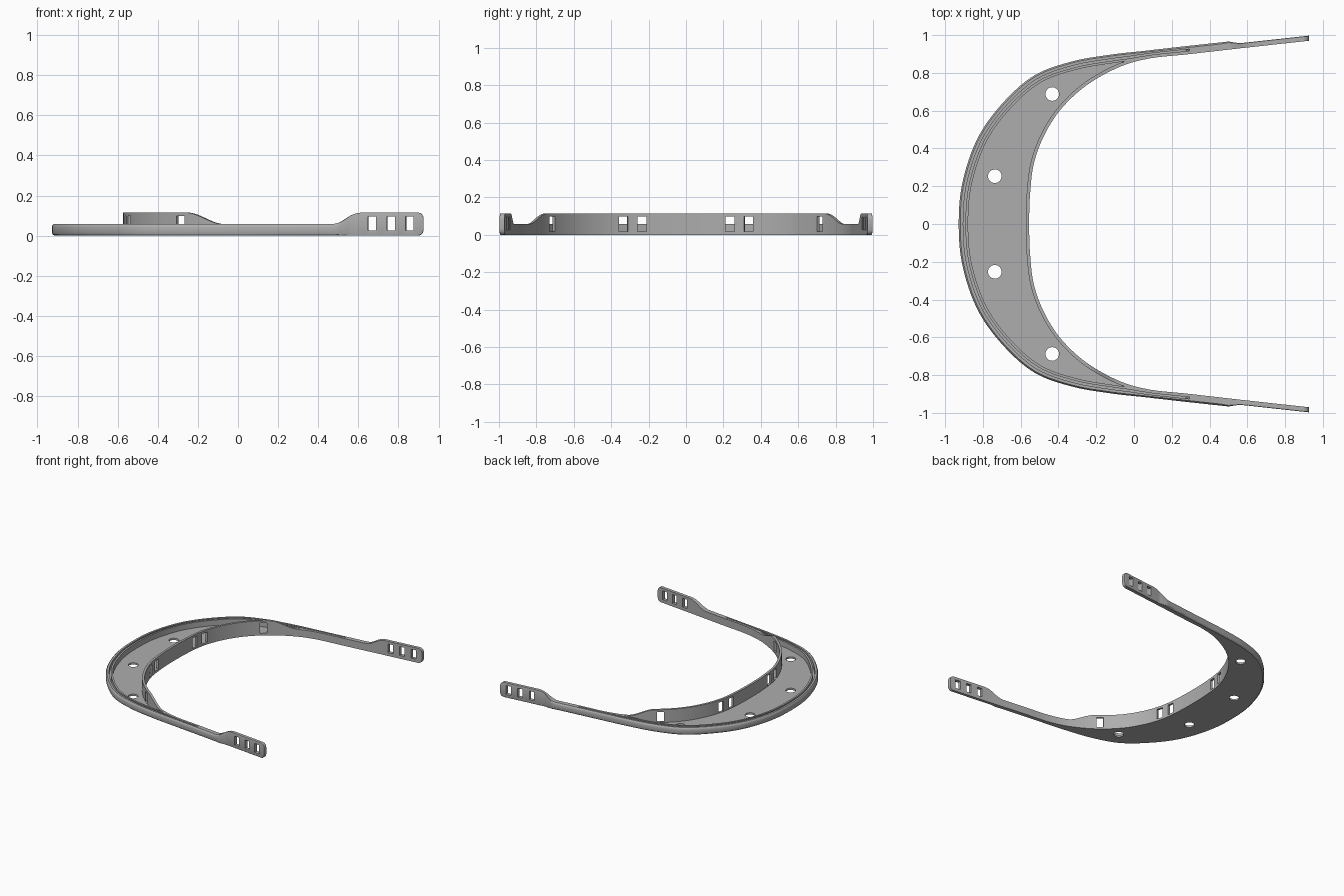
import bpy, bmesh, math
from mathutils import Vector, Matrix

cube = bpy.data.objects.get("Cube")
if cube:
    bpy.data.objects.remove(cube, do_unlink=True)

grey = bpy.data.materials.new("plain grey")
grey.use_nodes = True
grey.diffuse_color = (0.42, 0.42, 0.42, 1)
grey.node_tree.nodes["Principled BSDF"].inputs["Base Color"].default_value = grey.diffuse_color

RIM, TALL, FLOOR, GROOVE = 0.058, 0.115, 0.014, 0.022
TIP, CORNER = 0.926, 0.03

# Plan of one half: inner edge and the outer edge opposite it, front to arm tip
INNER = [(-.555, 0), (-.55, .16), (-.53, .32), (-.475, .47), (-.385, .61), (-.25, .735),
         (-.08, .83), (.08, .876), (.28, .898), (.5, .923), (.57, .931), (.88, .965), (TIP, .97)]
OUTER = [(-.928, 0), (-.908, .22), (-.83, .45), (-.7, .635), (-.53, .785), (-.33, .86),
         (-.12, .897), (.05, .916), (.27, .941), (.5, .966), (.56, .957), (.88, .992), (TIP, .997)]
STEPS, STRAIGHT_FROM = 12, 8


def sample(points):
    """Smooth curve through the points, straight along the arm."""
    p = [Vector(q) for q in points]
    p = [Vector((p[1].x, -p[1].y))] + p
    out = []
    for i in range(1, len(p) - 1):
        a, b = p[i], p[i + 1]
        for k in range(STEPS):
            t = k / STEPS
            if i > STRAIGHT_FROM:
                out.append(a.lerp(b, t))
            else:
                m0, m1 = (b - p[i - 1]) / 2, (p[i + 2] - a) / 2
                out.append(a * (2*t**3 - 3*t**2 + 1) + m0 * (t**3 - 2*t**2 + t)
                           + b * (3*t**2 - 2*t**3) + m1 * (t**3 - t**2))
    return out + [p[-1]]


def ease(x, a, b):
    t = min(max((x - a) / (b - a), 0), 1)
    return t * t * (3 - 2 * t)


def section(a, b):
    """Cross-section from the inner edge a to the outer edge b."""
    w = (b - a).length
    x = a.x
    d = max(0, x - (TIP - CORNER))
    trim = CORNER - math.sqrt(max(0, CORNER**2 - d**2))      # rounded arm tip
    top = RIM + (TALL - RIM) * ease(x, .47, .62) - trim
    wall_top = max(top, RIM + (TALL - RIM) * (1 - ease(x, -.25, -.07)))
    wall = min(.018, .25 * w)
    lip = max(w - .05, wall)
    floor = FLOOR if lip - wall > .001 else top
    ga, gb = max(w - .036, .4 * w), max(w - .024, .6 * w)
    groove = GROOVE if x < .29 else top
    soft = 1 - ease(x, .45, .57)                              # rounding fades into the tab
    r, z = .003 + .009 * soft, .004 + .012 * soft
    prof = [(0, trim), (0, wall_top), (wall, wall_top), (wall, floor), (lip, floor), (lip, top),
            (ga, top), (ga, groove), (gb, groove), (gb, top), (w - r * .7, top),
            (w - r * .2, top - z * .4), (w, top - z), (w, trim + z),
            (w - r * .3, trim + z * .4), (w - r, trim)]
    n = (b - a) / w
    return [Vector((*(a + n * s), h)) for s, h in prof]


def finish(bm, name):
    bmesh.ops.recalc_face_normals(bm, faces=bm.faces)
    mesh = bpy.data.meshes.new(name)
    bm.to_mesh(mesh)
    bm.free()
    ob = bpy.data.objects.new(name, mesh)
    bpy.context.collection.objects.link(ob)
    return ob


# Visor frame: floor, rim with groove, inner wall and both arms as one loft
inner = sample(INNER)
half = [section(a, b) for a, b in zip(inner, sample(OUTER))]
other = [[Vector((v.x, -v.y, v.z)) for v in s] for s in reversed(half[1:])]
bm = bmesh.new()
rings = [[bm.verts.new(v) for v in s] for s in other + half]
for r0, r1 in zip(rings, rings[1:]):
    for j in range(len(r0)):
        k = (j + 1) % len(r0)
        bm.faces.new((r0[j], r0[k], r1[k], r1[j]))
bm.faces.new(rings[0])
bm.faces.new(rings[-1])
bmesh.ops.remove_doubles(bm, verts=bm.verts, dist=1e-5)
frame = finish(bm, "visor_frame")
frame.data.materials.append(grey)

# Cutters: wall slots, strap slots in the arm tabs and round holes in the floor
bm = bmesh.new()


def box(x, y, angle, size, z0, z1):
    m = (Matrix.Translation((x, y, (z0 + z1) / 2)) @ Matrix.Rotation(angle, 4, 'Z')
         @ Matrix.Diagonal((size[0], size[1], z1 - z0, 1)))
    bmesh.ops.create_cube(bm, size=1, matrix=m)


for side in (1, -1):
    for y in (.235, .335, .715):
        i = min(range(len(inner)), key=lambda n: abs(inner[n].y - y))
        t = inner[i + 1] - inner[i - 1]
        f = (y - inner[i].y) / t.y
        p = inner[i] + t * f
        box(p.x, side * p.y, side * math.atan2(t.y, t.x), (.05, .06), .017, .097)
    for x in (.67, .765, .858):
        box(x, side * (.955 + .11 * (x - .7)), side * .11, (.04, .15), .025, .095)
    for x, y in ((-.433, .688), (-.737, .253)):
        bmesh.ops.create_cone(bm, cap_ends=True, segments=32, radius1=.036, radius2=.036,
                              depth=.1, matrix=Matrix.Translation((x, side * y, 0)))
cutter = finish(bm, "slot_cutter")
cutter.hide_render = True

cut = frame.modifiers.new("slots", 'BOOLEAN')
cut.operation, cut.solver, cut.object = 'DIFFERENCE', 'EXACT', cutter
bpy.ops.object.select_all(action='DESELECT')
bpy.context.view_layer.objects.active = frame
frame.select_set(True)
bpy.ops.object.modifier_apply(modifier=cut.name)
bpy.data.objects.remove(cutter, do_unlink=True)
bpy.ops.object.shade_smooth_by_angle(angle=math.radians(30))
